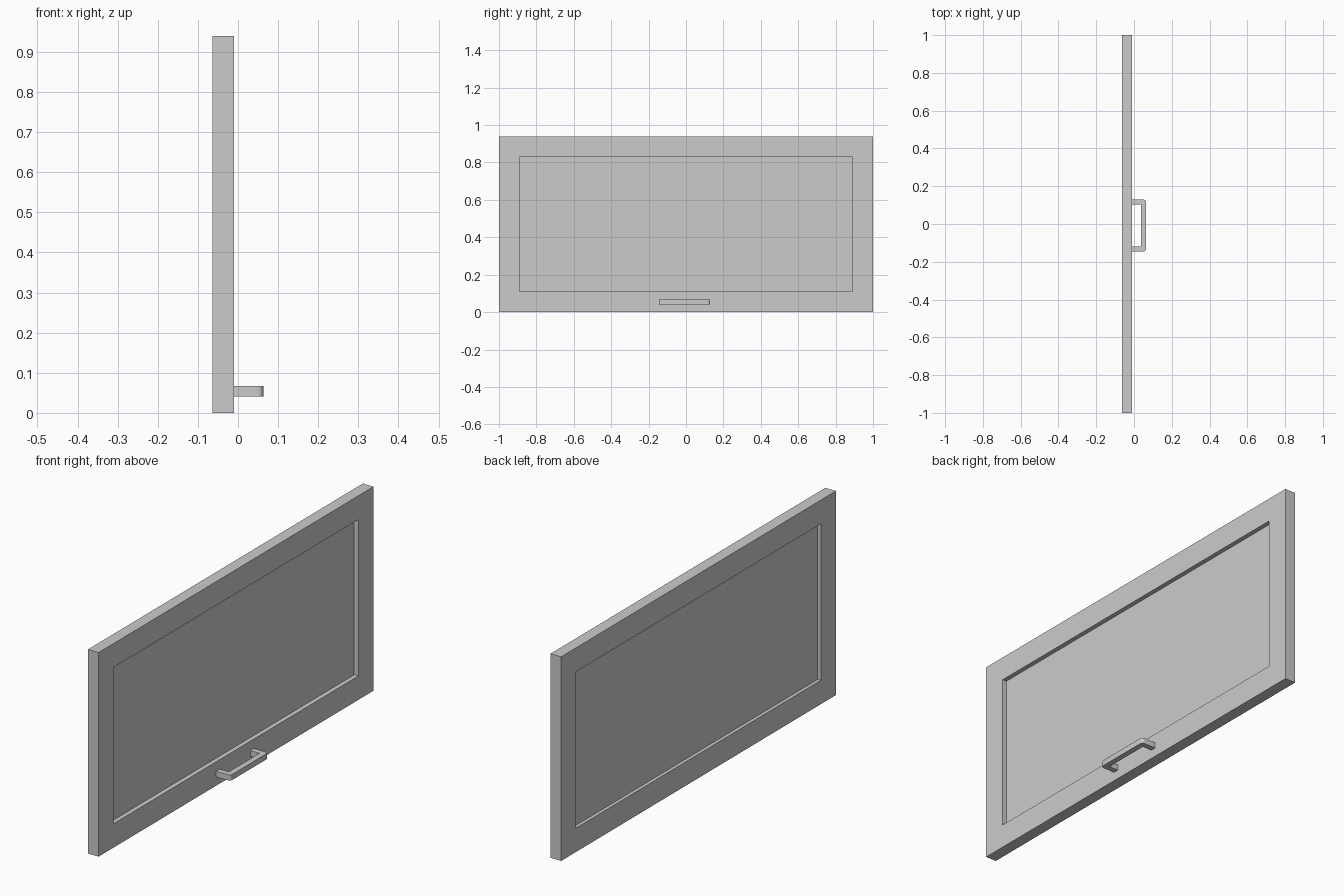
import bpy, bmesh, math

if "Cube" in bpy.data.objects:
    bpy.data.objects.remove(bpy.data.objects["Cube"])

X_BACK, X_FRONT = -0.064, -0.01
HEIGHT, RAIL = 0.94, 0.11


def finish(bm, name):
    bmesh.ops.recalc_face_normals(bm, faces=bm.faces)
    mesh = bpy.data.meshes.new(name)
    bm.to_mesh(mesh)
    bm.free()
    obj = bpy.data.objects.new(name, mesh)
    bpy.context.collection.objects.link(obj)
    return obj


# Door panel: slab with a straight-walled recess in each broad face
bm = bmesh.new()
bmesh.ops.create_cube(bm, size=1)
bmesh.ops.scale(bm, vec=(X_FRONT - X_BACK, 2, HEIGHT), verts=bm.verts)
bmesh.ops.translate(bm, vec=((X_FRONT + X_BACK) / 2, 0, HEIGHT / 2), verts=bm.verts)
for side, depth in ((1, 0.021), (-1, 0.016)):
    face = max(bm.faces, key=lambda f: f.normal.x * side)
    bmesh.ops.inset_region(bm, faces=[face], thickness=RAIL, use_even_offset=True)
    # second inset of zero width gives the upright recess walls
    bmesh.ops.inset_region(bm, faces=[face], thickness=0)
    bmesh.ops.translate(bm, vec=(-side * depth, 0, 0), verts=face.verts)
finish(bm, "door_panel")

# Pull handle: U-shaped profile with rounded outer corners, extruded upward
T, R, X_OUT, HALF, Y_MID = 0.026, 0.014, 0.063, 0.1375, -0.008
Z0, Z1 = 0.041, 0.067


def corner(sign):
    steps = 5
    return [(X_OUT - R + R * math.sin(a), sign * (HALF - R + R * math.cos(a)))
            for a in (i * math.pi / 2 / steps for i in range(steps + 1))]


def inner(sign):
    return [(X_OUT - T, sign * (HALF - T)), (X_FRONT, sign * (HALF - T))]


profile = ([(X_FRONT, HALF)] + corner(1) + corner(-1)[::-1] + [(X_FRONT, -HALF)]
           + inner(-1)[::-1] + inner(1))
bm = bmesh.new()
base = bm.faces.new([bm.verts.new((x, y + Y_MID, Z0)) for x, y in profile])
top = bmesh.ops.extrude_face_region(bm, geom=[base], use_keep_orig=True)["geom"]
bmesh.ops.translate(bm, vec=(0, 0, Z1 - Z0),
                    verts=[v for v in top if isinstance(v, bmesh.types.BMVert)])
handle = finish(bm, "pull_handle")

# Smooth only the rounded handle corners
bpy.ops.object.select_all(action='DESELECT')
handle.select_set(True)
bpy.context.view_layer.objects.active = handle
bpy.ops.object.shade_smooth_by_angle(angle=math.radians(30))
